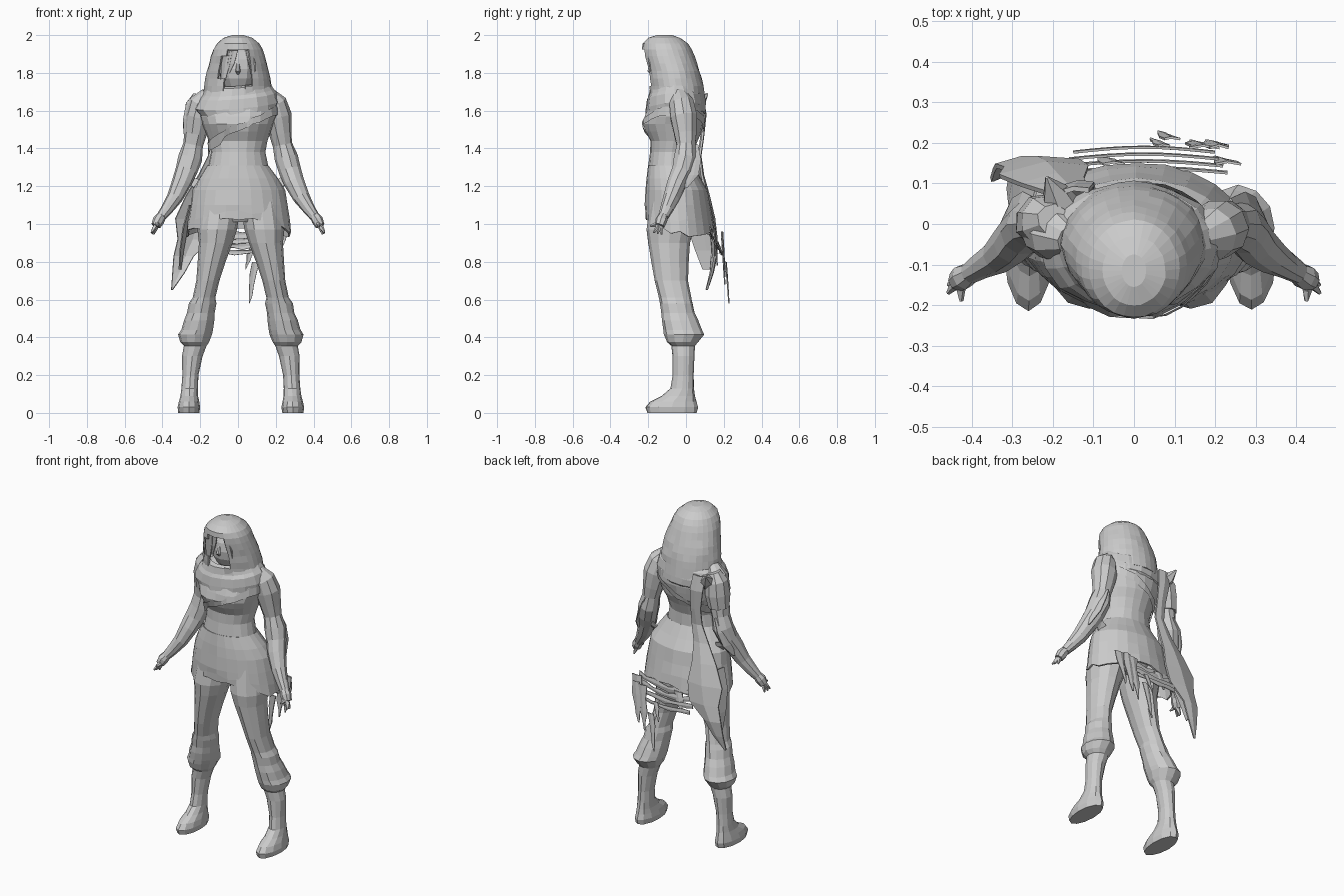
import bpy, bmesh, math, random
from mathutils import Vector

random.seed(4)


def finish(name, bm, thick=0):
    bmesh.ops.recalc_face_normals(bm, faces=bm.faces)
    me = bpy.data.meshes.new(name)
    bm.to_mesh(me)
    bm.free()
    ob = bpy.data.objects.new(name, me)
    bpy.context.collection.objects.link(ob)
    if thick:
        m = ob.modifiers.new("Thickness", 'SOLIDIFY')
        m.thickness = thick
    return ob


def bridge(bm, rings, caps):
    n = len(rings[0])
    for a, b in zip(rings, rings[1:]):
        for i in range(n):
            j = (i + 1) % n
            bm.faces.new((a[i], a[j], b[j], b[i]))
    if 'a' in caps:
        bm.faces.new(rings[0])
    if 'z' in caps:
        bm.faces.new(rings[-1])


def loft(name, rows, n=14, caps='az', warp=None, keep=None, thick=0, jitter=0.003):
    """Horizontal elliptical rings (x, y, z, rx, ry)."""
    bm = bmesh.new()
    rings = []
    for k, (x, y, z, rx, ry) in enumerate(rows):
        ring = []
        for i in range(n):
            a = 2 * math.pi * i / n
            s = 1 + random.uniform(-jitter, jitter) * 5
            p = Vector((x + rx * s * math.cos(a), y + ry * s * math.sin(a), z))
            ring.append(bm.verts.new(warp(p, k, a) if warp else p))
        rings.append(ring)
    bridge(bm, rings, caps)
    if keep:
        gone = [f for f in bm.faces if not keep(f.calc_center_median())]
        bmesh.ops.delete(bm, geom=gone, context='FACES')
    return finish(name, bm, thick)


def tube(name, pts, n=10):
    """Round limb through (x, y, z, radius)."""
    bm = bmesh.new()
    rings = []
    P = [Vector(p[:3]) for p in pts]
    for k, p in enumerate(P):
        t = (P[min(k + 1, len(P) - 1)] - P[max(k - 1, 0)]).normalized()
        u = t.cross(Vector((0, 1, 0))).normalized()
        v = t.cross(u)
        r = pts[k][3]
        rings.append([bm.verts.new(p + r * random.uniform(.95, 1.05) *
                                   (u * math.cos(a) + v * math.sin(a)))
                      for a in (2 * math.pi * i / n for i in range(n))])
    bridge(bm, rings, 'az')
    return finish(name, bm)


def ribbon(name, pts, side, ragged=0.15, thick=0.006):
    """Torn cloth strip through (x, y, z, half width)."""
    bm = bmesh.new()
    side = Vector(side).normalized()
    rows = []
    for x, y, z, w in pts:
        c = Vector((x, y, z))
        l, r = (w * (1 + random.uniform(-ragged, ragged)) for _ in range(2))
        rows.append([bm.verts.new(c - side * l),
                     bm.verts.new(c + Vector((0, w * 0.2, 0))),
                     bm.verts.new(c + side * r)])
    for a, b in zip(rows, rows[1:]):
        for i in range(2):
            bm.faces.new((a[i], a[i + 1], b[i + 1], b[i]))
    return finish(name, bm, thick)


def ball(name, loc, size, seg=12):
    bm = bmesh.new()
    bmesh.ops.create_uvsphere(bm, u_segments=seg, v_segments=8, radius=1)
    for v in bm.verts:
        v.co = Vector([c * s + o for c, s, o in zip(v.co, size, loc)])
    return finish(name, bm)


# Torso and pelvis, with the bust pushed forward
def bust(p, k, a):
    fall = max(0, 1 - abs(p.z - 1.53) / .08)
    p.y -= .03 * fall * max(0, -math.sin(a)) ** 1.5 * (1 if abs(p.x) > .03 else .5)
    return p


torso = loft("torso", [
    (0, -.05, 1.74, .07, .07), (0, -.045, 1.69, .16, .115), (0, -.05, 1.63, .21, .15),
    (0, -.055, 1.57, .205, .155), (0, -.06, 1.53, .19, .15), (0, -.06, 1.49, .175, .145),
    (0, -.065, 1.44, .157, .125), (0, -.075, 1.38, .143, .115), (0, -.08, 1.3, .16, .12),
    (0, -.07, 1.2, .21, .14), (0, -.06, 1.1, .22, .15), (0, -.06, 1.01, .1, .1)],
    n=20, warp=bust)

# Diagonal strap fitted to the torso
bm = bmesh.new()
rows = []
for i in range(28):
    a = 2 * math.pi * i / 28
    x, y = .2 * math.cos(a), -.06 + .2 * math.sin(a)
    rows.append([bm.verts.new((x, y, 1.5 + .5 * x + d)) for d in (-.022, .022)])
for a, b in zip(rows, rows[1:] + rows[:1]):
    bm.faces.new((a[0], b[0], b[1], a[1]))
m = finish("strap", bm).modifiers.new("Fit", 'SHRINKWRAP')
m.target = torso
m.wrap_mode = 'ABOVE_SURFACE'
m.offset = .008

# Hood with an oval, torn front opening
hood = [(0, -.115, 2.0, .03, .04), (0, -.115, 1.985, .078, .085), (0, -.11, 1.955, .112, .12),
        (0, -.102, 1.925, .13, .13), (0, -.093, 1.89, .142, .137), (0, -.08, 1.85, .153, .138),
        (0, -.068, 1.81, .164, .14), (0, -.06, 1.77, .172, .143), (0, -.053, 1.73, .177, .145),
        (0, -.048, 1.69, .18, .145), (0, -.045, 1.63, .18, .15)]
loft("hood", hood, n=28, caps='a', thick=.012,
     keep=lambda c: c.y > -.1 or ((c.x + .01) / .095) ** 2 + ((c.z - 1.81) / .12) ** 2 > 1)

# Face, nose and neck inside the hood
ball("head", (0, -.09, 1.82), (.1, .1, .13))
tube("nose", [(0, -.18, 1.85, .008), (0, -.193, 1.81, .014), (0, -.18, 1.795, .008)], 6)
loft("neck", [(0, -.06, 1.6, .07, .07), (0, -.07, 1.78, .065, .07)], n=10)

# Loose hair and torn cloth hugging the face
for x0, x1, z1, w in [(-.05, -.085, 1.72, .025), (-.02, -.06, 1.78, .02), (.06, .085, 1.74, .018)]:
    ribbon("face_lock", [(x0, -.2, 1.92, w), ((x0 + x1) / 2, -.19, 1.85, w),
                         (x1, -.165, z1, w * .3)], (1, 0, 0), .3)

# Wrapped scarf, lower on one side
loft("scarf", [(0, -.065, 1.75, .13, .105), (0, -.065, 1.74, .165, .125),
               (0, -.06, 1.7, .19, .138), (-.005, -.06, 1.68, .205, .15),
               (-.01, -.055, 1.63, .225, .16), (0, -.055, 1.59, .2, .16),
               (0, -.055, 1.565, .18, .14)], n=18, jitter=.006, caps='',
     warp=lambda p, k, a: p + Vector((0, 0, .08 * p.x - .02 * max(0, -math.sin(a)))))

# Shoulder drape with a knotted peak
tube("shoulder_drape", [(-.2, .01, 1.68, .04), (-.215, .005, 1.63, .066), (-.222, .005, 1.55, .07),
                        (-.232, .005, 1.47, .06)], 9)
tube("drape_peak", [(-.17, .03, 1.62, .05), (-.195, .075, 1.65, .035), (-.215, .115, 1.69, .004)], 6)


# Skirt with a ragged hem, raised at the front
def hem(p, k, a):
    if k >= 4:
        s = math.sin(a)
        p.z = .945 + .09 * max(0, -s) ** 2 + .02 * max(0, s) + random.uniform(-.02, .02)
        if k == 4:
            p.z = (p.z + 1.09) / 2
    return p


loft("skirt", [(0, -.08, 1.31, .163, .122), (.003, -.065, 1.24, .21, .143),
               (.005, -.05, 1.18, .243, .163), (.005, -.045, 1.1, .258, .172),
               (.005, -.038, 1.03, .268, .178), (.005, -.032, .95, .278, .183)],
     n=24, caps='', warp=hem, thick=.01)

# Loose cloth flicks at the hips
for s in (1, -1):
    ribbon("hip_flick", [(s * .2, -.02, 1.21, .03), (s * .235, -.02, 1.225, .028),
                         (s * .27, -.01, 1.235, .01)], (0, .5, 1), .3)

# Legs: thigh, baggy cuff, boot and foot in one profile
leg = [(.12, -.06, 1.12, .11, .13), (.14, -.085, .97, .105, .125), (.148, -.09, .9, .09, .11),
       (.17, -.085, .8, .074, .098), (.19, -.078, .7, .061, .088), (.21, -.058, .61, .06, .085),
       (.217, -.052, .58, .073, .086), (.226, -.042, .53, .073, .088), (.236, -.032, .49, .08, .096),
       (.247, -.018, .44, .084, .102), (.257, -.01, .415, .09, .106),
       (.26, -.018, .375, .076, .082), (.257, -.015, .355, .06, .063), (.272, -.013, .3, .055, .058),
       (.282, -.015, .2, .043, .055), (.286, -.02, .13, .044, .062), (.288, -.04, .09, .047, .088),
       (.289, -.066, .06, .054, .122), (.29, -.075, .03, .06, .138), (.29, -.073, 0, .056, .13)]
for s, shift, label in ((1, 0, "right_leg"), (-1, .03, "left_leg")):
    loft(label, [(s * x + shift, y, z, rx, ry) for x, y, z, rx, ry in leg], n=12)

# Arms, sleeve flaps and fingers
arm = [(.155, -.04, 1.69, .04), (.19, -.025, 1.64, .068), (.208, -.012, 1.57, .074),
       (.225, -.003, 1.48, .06), (.237, 0, 1.42, .052), (.253, -.002, 1.35, .062),
       (.275, -.02, 1.28, .058), (.298, -.048, 1.22, .053), (.335, -.078, 1.14, .044),
       (.375, -.102, 1.08, .034), (.405, -.12, 1.04, .027)]
for s in (1, -1):
    tube("arm", [(s * x, y, z, r) for x, y, z, r in arm])
    ribbon("sleeve_flap", [(s * .25, .03, 1.42, .03), (s * .285, .045, 1.34, .04),
                           (s * .31, .035, 1.26, .03), (s * .33, 0, 1.19, .006)],
           (s * -.3, 1, 0), .25)
    tube("palm", [(s * .4, -.117, 1.05, .024), (s * .42, -.13, 1.02, .032),
                  (s * .435, -.14, .99, .026)], 8)
    for x, y, z in [(.458, -.17, .955), (.457, -.15, .95), (.448, -.13, .945), (.425, -.19, .99)]:
        tube("finger", [(s * .422, -.137, 1.01, .015), (s * (x + .43) / 2, (y - .137) / 2,
                        (z + 1.0) / 2, .012), (s * x, y, z, .005)], 5)

# Long torn cape tail down the back, widening at the hip
ribbon("cape_tail", [(-.15, .085, 1.67, .04), (-.135, .1, 1.58, .045), (-.125, .09, 1.46, .03),
                     (-.13, .075, 1.36, .035), (-.16, .085, 1.26, .055), (-.19, .11, 1.15, .085),
                     (-.215, .135, 1.03, .1), (-.24, .15, .92, .09), (-.28, .155, .83, .06),
                     (-.31, .14, .74, .035), (-.35, .115, .65, .005)], (1, .1, 0), .22, .012)
ribbon("cape_side", [(-.25, .05, 1.1, .05), (-.28, .08, .98, .06), (-.3, .1, .86, .05),
                     (-.31, .11, .76, .02)], (.2, 1, 0), .3)

# Torn horizontal bands hanging behind the skirt
for i in range(4):
    z, y, w = .955 - .032 * i, .128 + .017 * i, .017 - .002 * i
    x0, x1 = -.18 + .01 * i, .23 - .01 * i
    ribbon("torn_band", [(x0 + (x1 - x0) * t, y + .012 * math.sin(math.pi * t),
                          z + .02 * t - .02 * math.sin(math.pi * t), w)
                         for t in (j / 8 for j in range(9))], (0, 0, 1), .5)

# Hanging tatters
for x, y, z0, z1, w in [(.04, .195, .87, .76, .015), (.06, .212, .8, .58, .02),
                        (.14, .19, .95, .68, .03), (.18, .19, .96, .72, .035),
                        (.2, .15, .98, .78, .03), (-.08, .15, .95, .84, .025)]:
    ribbon("tatter", [(x - .03 * t + .03, y + .018 * t, z0 + (z1 - z0) * t, w * (1 - .9 * t ** 2))
                      for t in (0, .3, .6, .8, 1)], (1, 0, 0), .4)
